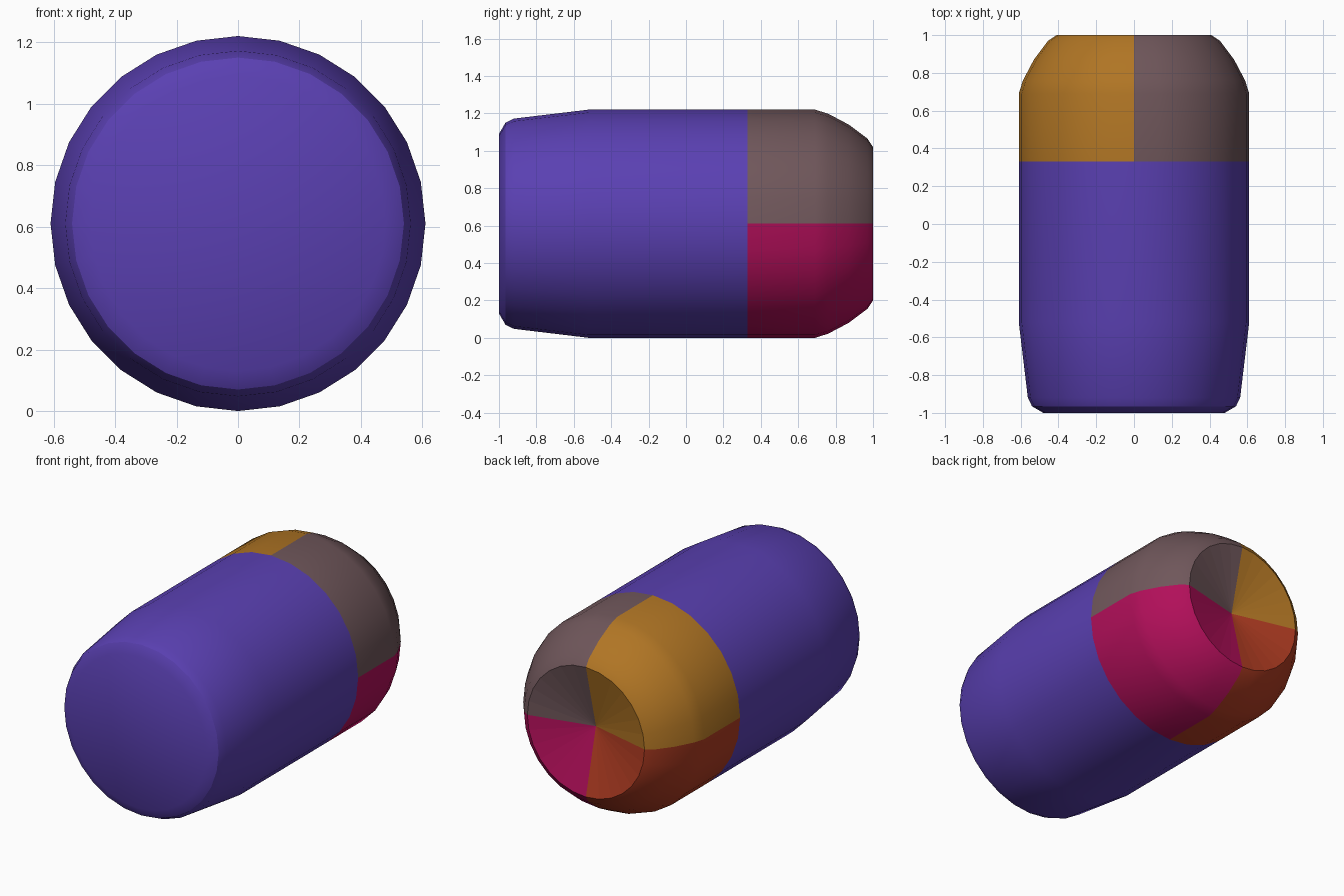
import bpy, bmesh, math

cube = bpy.data.objects.get("Cube")
if cube:
    bpy.data.objects.remove(cube, do_unlink=True)

R = 0.61            # body radius, also the height of the axis
SEAM = 0.33         # where the body meets the coloured quarters
SIDES = 28


def material(name, rgb):
    """Flat material from 0-255 display values, stored as linear."""
    lin = [((c / 255 + 0.055) / 1.055) ** 2.4 for c in rgb] + [1.0]
    m = bpy.data.materials.new(name)
    m.use_nodes = True
    m.diffuse_color = lin
    m.node_tree.nodes["Principled BSDF"].inputs["Base Color"].default_value = lin
    return m


def revolve(name, profile, start, sweep, mat):
    """Turn a (y, radius) profile about the lengthwise axis."""
    steps = round(SIDES * sweep / math.tau)
    bm = bmesh.new()
    rings = []
    for k in range(steps + 1):
        a = start + sweep * k / steps
        rings.append([bm.verts.new((r * math.cos(a), y, R + r * math.sin(a)))
                      for y, r in profile])
    for a, b in zip(rings, rings[1:]):
        for i in range(len(profile) - 1):
            bm.faces.new((a[i], a[i + 1], b[i + 1], b[i]))
    bmesh.ops.remove_doubles(bm, verts=bm.verts, dist=1e-5)
    mesh = bpy.data.meshes.new(name)
    bm.to_mesh(mesh)
    bm.free()
    obj = bpy.data.objects.new(name, mesh)
    bpy.context.collection.objects.link(obj)
    mesh.materials.append(mat)
    bpy.ops.object.select_all(action='DESELECT')
    obj.select_set(True)
    bpy.context.view_layer.objects.active = obj
    bpy.ops.object.shade_smooth_by_angle(angle=math.radians(32))
    return obj


# Long body: flat front, small rounded edge, slight taper, straight barrel
body_profile = [(-1.0, 0), (-1.0, 0.48), (-0.965, 0.54), (-0.92, 0.562),
                (-0.52, R), (SEAM, R), (SEAM, 0)]
revolve("body", body_profile, 0, math.tau, material("purple", (90, 64, 178)))

# Four quarters of the rounded back end, each with its share of the recess
tip_profile = [(SEAM, R), (0.69, R), (0.76, 0.588), (0.87, 0.53),
               (0.97, 0.455), (1.0, 0.41), (0.90, 0)]
quarters = [("upper_left_quarter", "grey brown", (112, 87, 91)),
            ("upper_right_quarter", "ochre", (176, 117, 36)),
            ("lower_right_quarter", "rust orange", (176, 60, 34)),
            ("lower_left_quarter", "crimson", (178, 15, 90))]
for k, (name, colour, rgb) in enumerate(quarters):
    tip = revolve(name, tip_profile, k * math.pi / 2, math.pi / 2,
                  material(colour, rgb))
    # Recess facets stay flat
    for p in tip.data.polygons:
        if len(p.vertices) == 3:
            p.use_smooth = False
